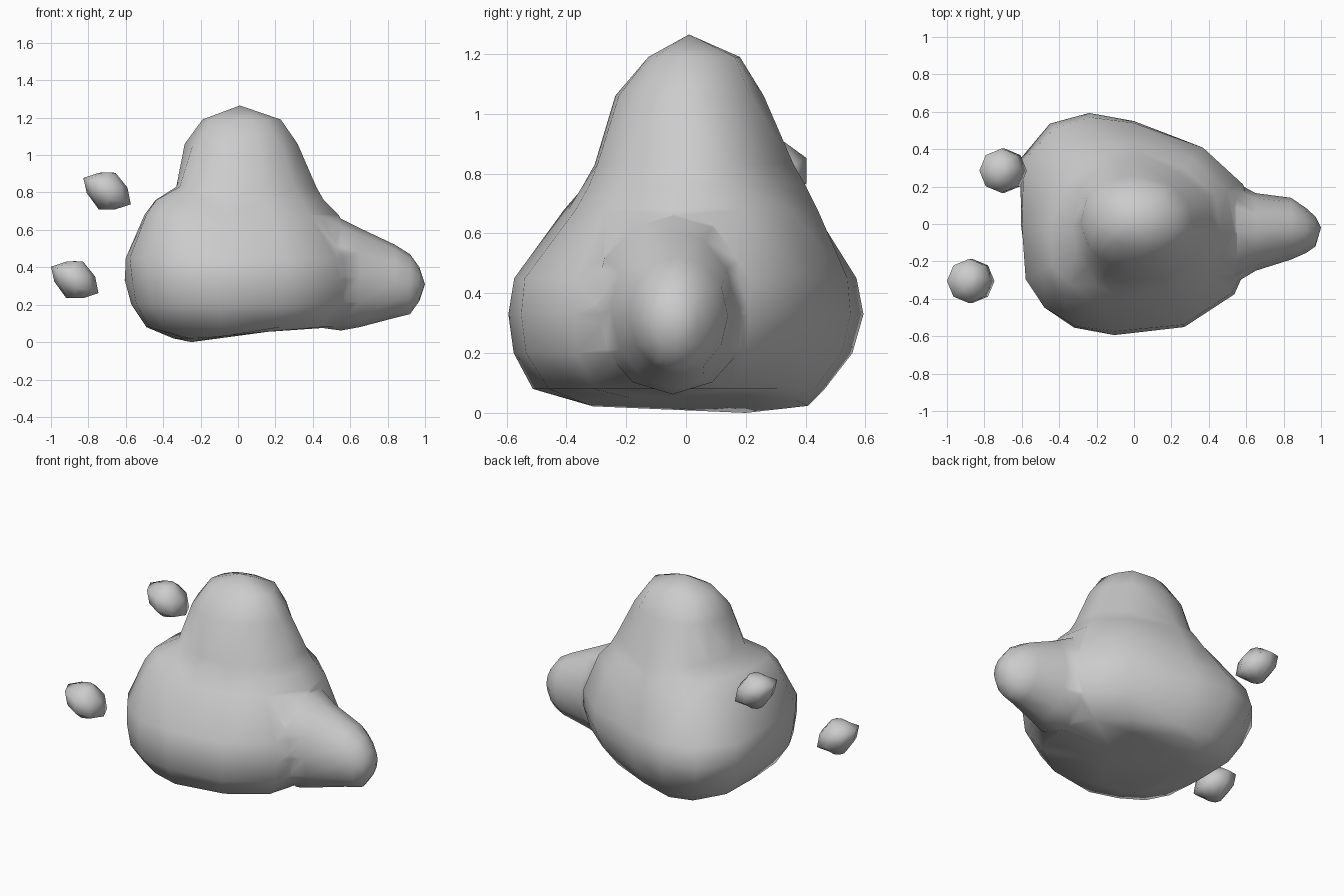
import bpy, bmesh
from math import cos, sin, pi, radians
from mathutils import Vector

if "Cube" in bpy.data.objects:
    bpy.data.objects.remove(bpy.data.objects["Cube"])


def loft(name, rings, start, end):
    """Skin closed rings of points and close both ends with a tip point."""
    bm = bmesh.new()
    loops = [[bm.verts.new(p) for p in ring] for ring in rings]
    n = len(loops[0])
    for a, b in zip(loops, loops[1:]):
        for i in range(n):
            j = (i + 1) % n
            bm.faces.new((a[i], a[j], b[j], b[i]))
    for loop, tip in ((loops[0], start), (loops[-1], end)):
        t = bm.verts.new(tip)
        for i in range(n):
            bm.faces.new((loop[i], loop[(i + 1) % n], t))
    bmesh.ops.triangulate(bm, faces=bm.faces[:])
    bmesh.ops.recalc_face_normals(bm, faces=bm.faces[:])
    mesh = bpy.data.meshes.new(name)
    bm.to_mesh(mesh)
    bm.free()
    obj = bpy.data.objects.new(name, mesh)
    bpy.context.collection.objects.link(obj)
    return obj


# Main blob: height, then radius in each direction around the vertical axis
angles = [20, 48, 90, 112, 130, 150, 180, 207, 223, 240, 260, 296, 325, 355]
heights = [.02, .08, .20, .33, .45, .68, .76, .83, 1.06, 1.19]
sections = [
    [.18, .28, .37, .44, .47, .40, .32, .32, .36, .36, .35, .20, .16, .16],
    [.46, .41, .43, .50, .55, .56, .49, .53, .55, .53, .52, .51, .54, .52],
    [.58, .50, .52, .60, .65, .64, .57, .61, .635, .62, .585, .595, .64, .65],
    [.62, .55, .55, .64, .70, .70, .605, .635, .655, .64, .603, .613, .655, .68],
    [.62, .55, .54, .615, .665, .68, .60, .65, .655, .63, .583, .60, .64, .67],
    [.53, .47, .44, .46, .48, .50, .50, .55, .54, .47, .40, .41, .47, .54],
    [.46, .40, .40, .41, .41, .42, .44, .49, .47, .39, .35, .36, .41, .46],
    [.42, .36, .36, .36, .35, .34, .33, .35, .34, .32, .31, .33, .37, .42],
    [.31, .29, .26, .26, .28, .29, .285, .27, .26, .25, .24, .25, .28, .32],
    [.22, .22, .18, .18, .19, .19, .19, .17, .15, .13, .12, .14, .18, .23],
]
rings = []
for z, radii in zip(heights, sections):
    ring = [Vector((r * cos(radians(a)), r * sin(radians(a)), z))
            for a, r in zip(angles, radii)]
    if z < .05:  # underside rises slightly towards the lobe
        for p in ring:
            p.z += max(0, p.x + .2) * .1
    rings.append(ring)
body = loft("blob_body", rings, (-.25, .2, 0), (.01, .01, 1.265))

# Side lobe: x, y range, z range
lobe_sections = [
    (.42, -.31, .25, .08, .74),
    (.55, -.31, .22, .062, .66),
    (.65, -.25, .165, .08, .61),
    (.84, -.19, .14, .13, .52),
    (.92, -.155, .085, .15, .47),
    (.97, -.12, .04, .22, .40),
]
rings = []
for x, y0, y1, z0, z1 in lobe_sections:
    rings.append([Vector((x,
                          (y0 + y1) / 2 + (y1 - y0) / 2 * cos(2 * pi * i / 12),
                          (z0 + z1) / 2 + (z1 - z0) / 2 * sin(2 * pi * i / 12)))
                  for i in range(12)])
lobe = loft("side_lobe", rings, (.35, 0, .45), (1.0, -.02, .31))

# Merge lobe into the body
mod = body.modifiers.new("merge", 'BOOLEAN')
mod.operation = 'UNION'
mod.object = lobe
mod.solver = 'EXACT'
bpy.context.view_layer.objects.active = body
body.select_set(True)
bpy.ops.object.modifier_apply(modifier=mod.name)
bpy.data.objects.remove(lobe)


# Small loose droplets: leaning octagonal beads
def droplet(name, centre):
    c = Vector(centre)
    rings = []
    for r, dx, h, tilt in ((.045, 0, -.1, 0), (.118, .009, -.04, -.26),
                           (.118, -.009, .04, -.22), (.045, 0, .095, 0)):
        ring = []
        for i in range(8):
            x, y = dx + r * cos(pi * i / 4), r * sin(pi * i / 4)
            ring.append(c + Vector((x, y, h + tilt * x)))
        rings.append(ring)
    return loft(name, rings, c - Vector((0, 0, .1)), c + Vector((0, 0, .098)))


parts = [body,
         droplet("droplet_back", (-.70, .285, .81)),
         droplet("droplet_front", (-.873, -.305, .335))]

# Soft shading
for obj in parts:
    for poly in obj.data.polygons:
        poly.use_smooth = True
